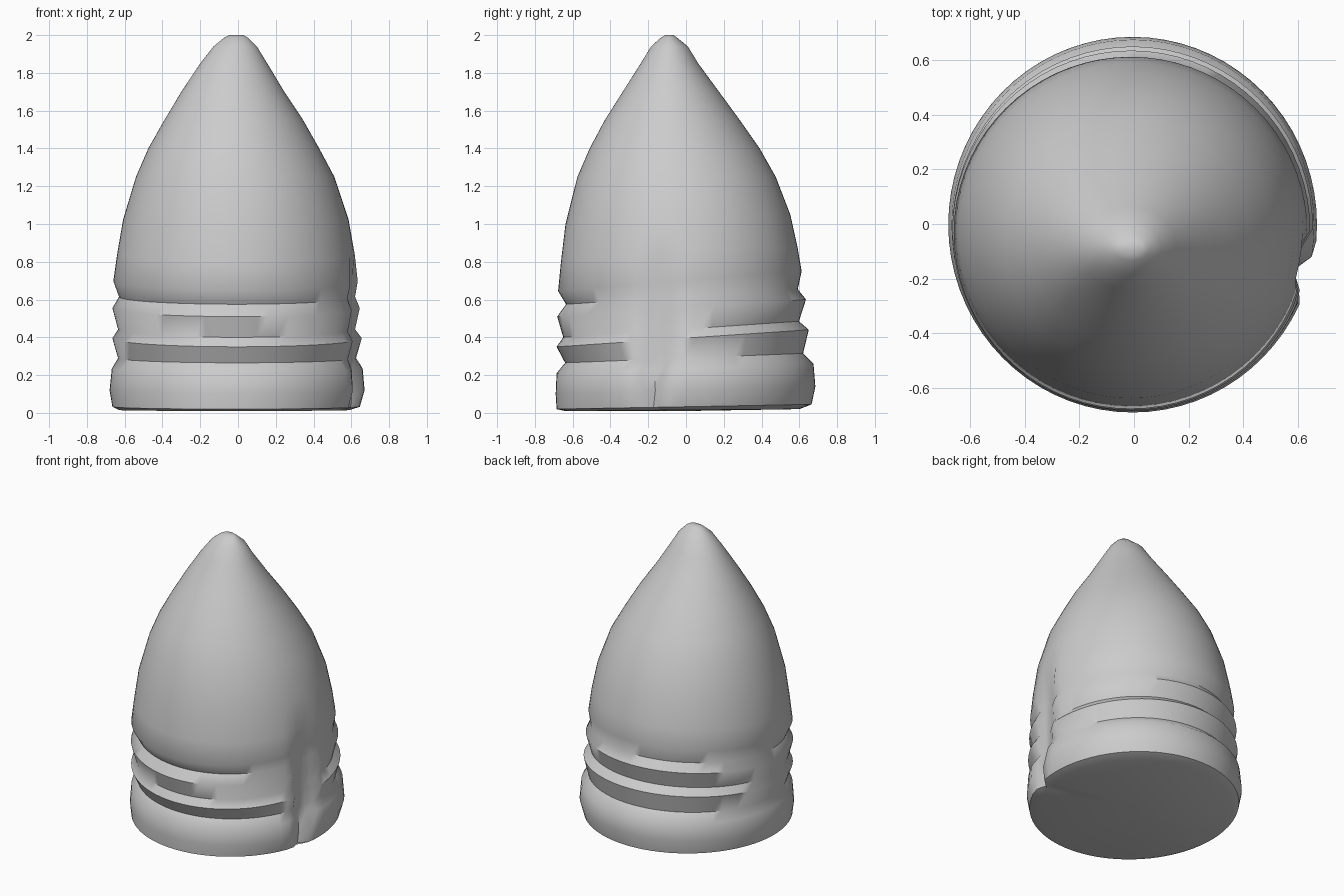
import bpy, bmesh
from math import cos, sin, pi, atan2, exp, radians

# Slightly leaning body: z at front, z at back, x left, x right, y front, y back
ROWS = [
    (0.01, 0.02, -0.63, 0.59, -0.64, 0.60),
    (0.02, 0.045, -0.665, 0.645, -0.685, 0.665),
    (0.10, 0.14, -0.68, 0.67, -0.69, 0.685),
    (0.21, 0.26, -0.668, 0.66, -0.685, 0.675),
    (0.265, 0.315, -0.635, 0.625, -0.64, 0.62),
    (0.35, 0.44, -0.665, 0.655, -0.685, 0.65),
    (0.40, 0.485, -0.635, 0.62, -0.65, 0.598),
    (0.51, 0.60, -0.665, 0.645, -0.682, 0.635),
    (0.575, 0.655, -0.63, 0.62, -0.635, 0.592),
    (0.645, 0.75, -0.66, 0.635, -0.677, 0.612),
    (0.80, 0.88, -0.64, 0.618, -0.662, 0.59),
    (1.00, 1.05, -0.608, 0.585, -0.638, 0.552),
    (1.25, 1.25, -0.54, 0.51, -0.575, 0.475),
    (1.40, 1.40, -0.475, 0.43, -0.51, 0.39),
    (1.55, 1.55, -0.39, 0.345, -0.43, 0.285),
    (1.70, 1.70, -0.30, 0.245, -0.335, 0.175),
    (1.85, 1.85, -0.20, 0.155, -0.24, 0.065),
    (1.94, 1.94, -0.13, 0.10, -0.185, 0.01),
    (1.985, 1.985, -0.075, 0.055, -0.135, -0.045),
    (2.00, 2.00, -0.045, 0.03, -0.11, -0.065),
]
SIDES = 72


def notch(a, z):
    """Depth of the vertical furrow on the right side, slim at the foot."""
    low = max(0.0, min(1.0, (0.35 - z) / 0.3))
    centre = radians(-13 - 4 * low)
    half = radians(7.5 - 3.5 * low)
    d = (a - centre) / half
    fade = max(0.0, min(1.0, (0.86 - z) / 0.15))
    return fade * exp(-d ** 4)


bm = bmesh.new()
rings = []
for zf, zb, xl, xr, yf, yb in ROWS:
    cx, rx = (xl + xr) / 2, (xr - xl) / 2
    cy, ry = (yf + yb) / 2, (yb - yf) / 2
    ring = []
    for i in range(SIDES):
        a = 2 * pi * i / SIDES
        x, y = cx + rx * cos(a), cy + ry * sin(a)
        z = zf + (zb - zf) * (sin(a) + 1) / 2
        ang = atan2(y, x)
        r = (x * x + y * y) ** 0.5
        # the furrow cuts down to a constant inner radius
        r2 = r - max(0.0, r - 0.605) * notch(ang, z)
        ring.append(bm.verts.new((x * r2 / r, y * r2 / r, z)))
    rings.append(ring)

# Skin between rings
for lo, hi in zip(rings, rings[1:]):
    for i in range(SIDES):
        j = (i + 1) % SIDES
        bm.faces.new((lo[i], lo[j], hi[j], hi[i]))


# Flat foot and blunt tip
def cap(ring, co):
    c = bm.verts.new(co)
    for i in range(SIDES):
        bm.faces.new((ring[i], ring[(i + 1) % SIDES], c))


cap(rings[0], (0, 0, 0.01))
cap(rings[-1], (-0.01, -0.088, 2.0))
bmesh.ops.recalc_face_normals(bm, faces=bm.faces)

mesh = bpy.data.meshes.new("pointed_body")
bm.to_mesh(mesh)
bm.free()
body = bpy.data.objects.new("pointed_body", mesh)
bpy.context.collection.objects.link(body)
bpy.context.view_layer.objects.active = body
body.select_set(True)
bpy.ops.object.shade_smooth_by_angle(angle=radians(50))
